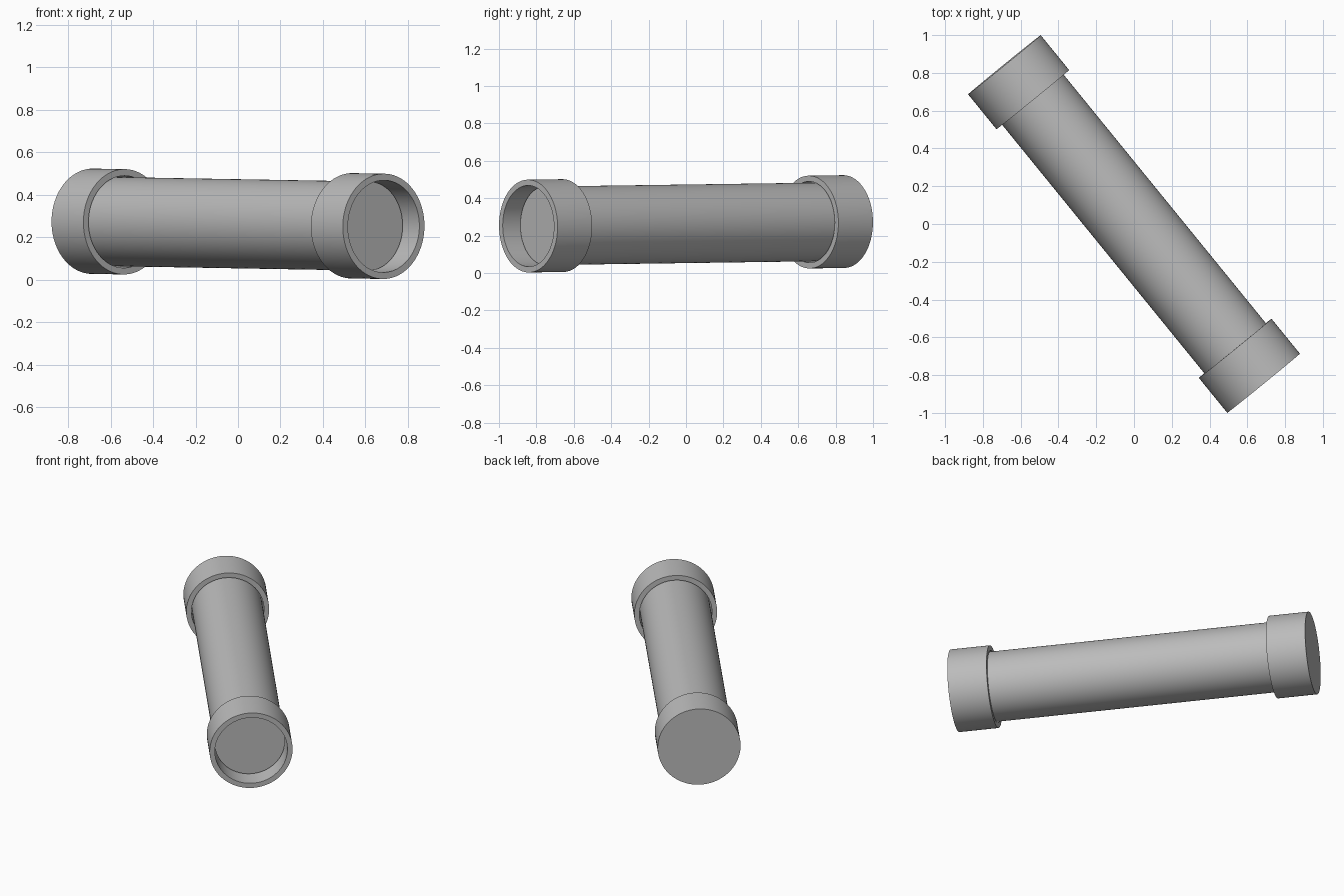
import bpy, math
from mathutils import Vector

if "Cube" in bpy.data.objects:
    bpy.data.objects.remove(bpy.data.objects["Cube"])

# Pipe axis, from the closed rear end to the open front end
REAR = Vector((-0.686, 0.843, 0.275))
FRONT = Vector((0.686, -0.843, 0.251))
AXIS = FRONT - REAR
LENGTH = AXIS.length
ROTATION = AXIS.to_track_quat('Z', 'Y')
SIDES = 96
CAP_R, BORE_R, PIPE_R = 0.248, 0.217, 0.21
CAP_LEN, SOCKET = 0.238, 0.116

grey = bpy.data.materials.new("plain grey")
grey.diffuse_color = (0.5, 0.5, 0.5, 1)
grey.use_nodes = True
grey.node_tree.nodes["Principled BSDF"].inputs["Base Color"].default_value = grey.diffuse_color


def lathe(name, profile, closed=False):
    """Spin (radius, distance along axis) points; radius 0 gives a flat disc end."""
    verts, faces, rings = [], [], []
    for r, d in profile:
        start = len(verts)
        verts += [(r * math.cos(2 * math.pi * i / SIDES),
                   r * math.sin(2 * math.pi * i / SIDES), d) for i in range(SIDES)]
        rings.append(range(start, start + SIDES))
    pairs = list(zip(rings, rings[1:]))
    if closed:
        pairs.append((rings[-1], rings[0]))
    else:
        faces += [list(reversed(rings[0])), list(rings[-1])]
    for a, b in pairs:
        for i in range(SIDES):
            j = (i + 1) % SIDES
            faces.append((a[i], a[j], b[j], b[i]))
    mesh = bpy.data.meshes.new(name)
    mesh.from_pydata(verts, [], faces)
    mesh.materials.append(grey)
    obj = bpy.data.objects.new(name, mesh)
    bpy.context.collection.objects.link(obj)
    obj.rotation_mode = 'QUATERNION'
    obj.rotation_quaternion = ROTATION
    obj.location = REAR
    bpy.ops.object.select_all(action='DESELECT')
    obj.select_set(True)
    bpy.context.view_layer.objects.active = obj
    bpy.ops.object.shade_smooth_by_angle(angle=math.radians(30))
    return obj


# Long pipe, closed by a flat disc inside each fitting
lathe("pipe", [(PIPE_R, SOCKET), (PIPE_R, LENGTH - SOCKET)])

# Rear cap: solid end with a socket around the pipe
lathe("end_cap", [(CAP_R, 0), (CAP_R, CAP_LEN), (BORE_R, CAP_LEN), (BORE_R, SOCKET)])

# Front coupling: open sleeve, half filled by the pipe
lathe("open_coupling", [(CAP_R, LENGTH - CAP_LEN), (CAP_R, LENGTH),
                        (BORE_R, LENGTH), (BORE_R, LENGTH - CAP_LEN)], closed=True)
